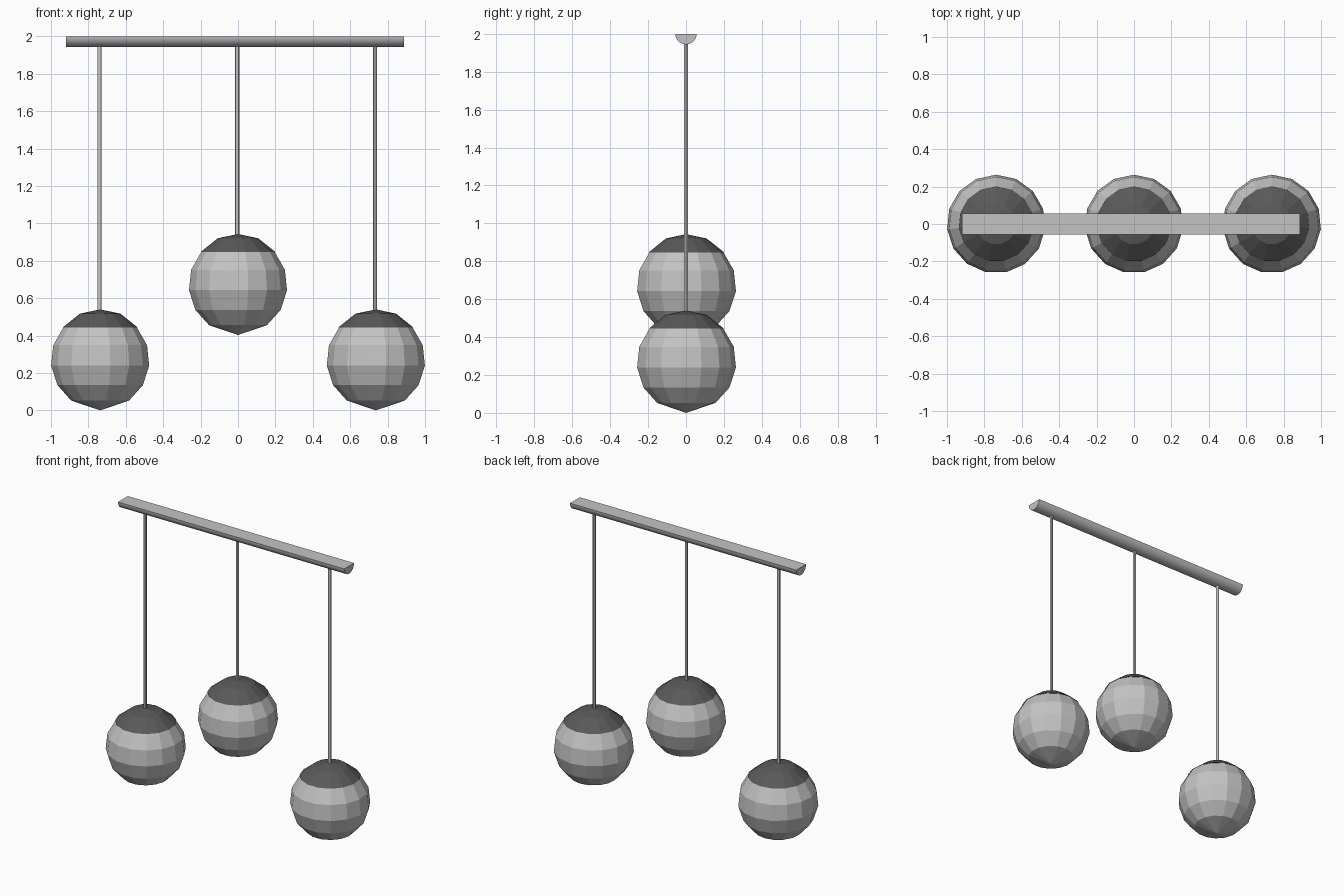
import bpy, bmesh, math

if "Cube" in bpy.data.objects:
    bpy.data.objects.remove(bpy.data.objects["Cube"])

R, SIDES = 0.265, 15
STEP = math.radians(24)


def material(name, v):
    m = bpy.data.materials.new(name)
    m.diffuse_color = (v, v, v, 1)
    m.use_nodes = True
    m.node_tree.nodes["Principled BSDF"].inputs["Base Color"].default_value = m.diffuse_color
    return m


LIGHT = material("light grey", 0.55)
DARK = material("dark grey", 0.10)


def finish(name, bm, mat, smooth=False):
    bmesh.ops.recalc_face_normals(bm, faces=bm.faces)
    me = bpy.data.meshes.new(name)
    bm.to_mesh(me)
    bm.free()
    me.materials.append(mat)
    ob = bpy.data.objects.new(name, me)
    bpy.context.collection.objects.link(ob)
    if smooth:
        bpy.context.view_layer.objects.active = ob
        ob.select_set(True)
        bpy.ops.object.shade_smooth_by_angle(angle=math.radians(30))
        ob.select_set(False)
    return ob


def lathe(name, profile, x, mat, sides=SIDES, smooth=False):
    """Revolve (radius, z) points about a vertical axis, one corner facing +y."""
    bm = bmesh.new()
    rings = []
    for r, z in profile:
        if r < 1e-6:
            rings.append([bm.verts.new((x, 0, z))] * sides)
        else:
            a = [math.pi / 2 + 2 * math.pi * i / sides for i in range(sides)]
            rings.append([bm.verts.new((x + r * math.cos(t), r * math.sin(t), z)) for t in a])
    for lo, hi in zip(rings, rings[1:]):
        for i in range(sides):
            j = (i + 1) % sides
            bm.faces.new(list(dict.fromkeys((lo[i], lo[j], hi[j], hi[i]))))
    return finish(name, bm, mat, smooth)


# Three pendants: globe, dark cap and hanging rod
for side, x, z in (("left", -0.737, 0.267), ("middle", 0.0, 0.670), ("right", 0.737, 0.267)):
    ball = [(R * math.sin(k * STEP), z + R * math.cos(k * STEP)) for k in range(2, 7)]
    lathe(side + "_globe", ball + [(0, z - 0.267)], x, LIGHT)
    cap = [(0, z + 0.273), (0.109, z + 0.250), (0.201, z + 0.177), (R * math.sin(2 * STEP), z + 0.177)]
    lathe(side + "_cap", cap, x, DARK)
    lathe(side + "_rod", [(0.011, z + 0.26), (0.011, 1.96)], x - 0.004, LIGHT, 12, True)

# Half-round ceiling bar, flat side up
bm = bmesh.new()
N = 16
ends = []
for x in (-0.92, 0.888):
    ends.append([bm.verts.new((x, 0.056 * math.cos(math.pi * i / N), 2 - 0.056 * math.sin(math.pi * i / N)))
                 for i in range(N + 1)])
    bm.faces.new(ends[-1])
for i in range(N + 1):
    j = (i + 1) % (N + 1)
    bm.faces.new((ends[0][i], ends[0][j], ends[1][j], ends[1][i]))
finish("ceiling_bar", bm, LIGHT, True)
